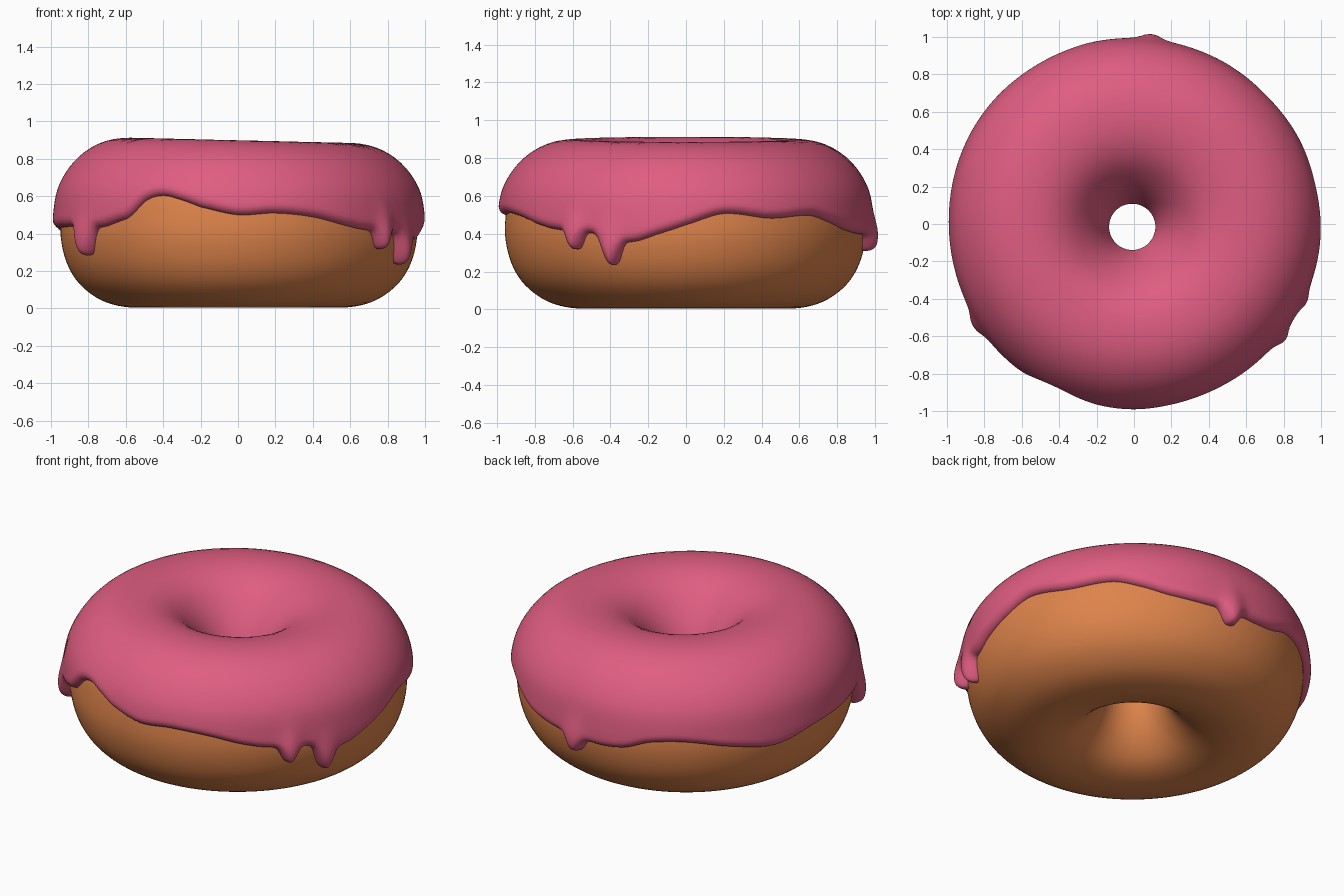
import bpy, math
from mathutils import Vector, kdtree

if "Cube" in bpy.data.objects:
    bpy.data.objects.remove(bpy.data.objects["Cube"])

def material(name, rgb):
    m = bpy.data.materials.new(name)
    m.diffuse_color = (*rgb, 1)
    m.use_nodes = True
    m.node_tree.nodes["Principled BSDF"].inputs["Base Color"].default_value = m.diffuse_color
    return m

DOUGH = material("golden dough", (0.73, 0.23, 0.07))
ICING = material("pink icing", (0.74, 0.11, 0.22))

def catmull(a, b, c, d, t):
    return 0.5 * (2*b + (c-a)*t + (2*a-5*b+4*c-d)*t*t + (3*b-a-3*c+d)*t**3)

# dough cross-section (radius, height), from the bottom, up the outside, down the hole
SECTION = [(.53, .005), (.70, .03), (.83, .11), (.91, .22), (.95, .36), (.95, .5), (.92, .64),
           (.83, .765), (.70, .84), (.54, .855), (.40, .82), (.29, .73), (.20, .60), (.15, .45),
           (.17, .30), (.24, .16), (.36, .05)]
STEPS = 10
pts = []
n = len(SECTION)
for i in range(n):
    q = [Vector(SECTION[(i + k) % n]) for k in (-1, 0, 1, 2)]
    pts += [catmull(*q, k / STEPS) for k in range(STEPS)]
M = len(pts)
arc = [0.0]
for i in range(1, M):
    arc.append(arc[-1] + (pts[i] - pts[i-1]).length)
S_END = arc[13 * STEPS]          # icing stops at the waist of the hole

def at_arc(s):
    """Point and outward normal on the section at arc length s."""
    lo, hi = 0, M - 2
    while lo < hi:
        mid = (lo + hi + 1) // 2
        if arc[mid] <= s:
            lo = mid
        else:
            hi = mid - 1
    f = (s - arc[lo]) / (arc[lo+1] - arc[lo])
    t0, t1 = pts[lo+1] - pts[lo-1], pts[(lo+2) % M] - pts[lo]
    t = t0.lerp(t1, f).normalized()
    return pts[lo].lerp(pts[lo+1], f), Vector((t.y, -t.x))

def arc_at_height(z):
    for i in range(1, 9 * STEPS):
        if pts[i].y >= z:
            f = (z - pts[i-1].y) / (pts[i].y - pts[i-1].y)
            return arc[i-1] + f * (arc[i] - arc[i-1])

# lower icing border: (degrees, height), plus drips (degrees, depth, half width)
BORDER = [(-170, .43), (-157, .435), (-147, .43), (-138, .435), (-132, .46), (-127, .49),
          (-121, .575), (-115, .60), (-108, .575), (-102, .54), (-90, .50), (-78, .51),
          (-65, .49), (-51, .44), (-43, .42), (-37, .41), (-31, .405), (-24, .375), (-17, .36),
          (-9, .40), (0, .45), (12, .51), (28, .485), (43, .50), (52, .465), (62, .42),
          (74, .40), (85, .395), (95, .385), (104, .40), (113, .45), (125, .46), (140, .42),
          (156, .38), (173, .42)]
DRIPS = [(-24.4, .135, 3.7), (-37.5, .09, 3.3), (-147.5, .145, 4.6), (84.7, .085, 3.7)]

def wrap(d):
    return (d + 180) % 360 - 180

def border(deg):
    k = len(BORDER)
    for i in range(k):
        a, b = BORDER[i], BORDER[(i+1) % k]
        span, d = (b[0] - a[0]) % 360, (deg - a[0]) % 360
        if d < span:
            z = catmull(BORDER[i-1][1], a[1], b[1], BORDER[(i+2) % k][1], d / span)
            break
    for c, depth, w in DRIPS:
        z -= depth * math.exp(-abs(wrap(deg - c) / w) ** 3)
    return z

def place(p, a):
    """Swing a section point around the axis, with slight hand-made unevenness."""
    r = p.x * (1 + .006 * math.sin(3*a + 1) * p.x)
    off = .02 * max(0, .6 - p.x)
    z = p.y * (1 - .017 * math.cos(a) * p.y)
    return (r * math.cos(a) - off, r * math.sin(a) - 1.6 * off, z)

def build(name, verts, faces, mat):
    me = bpy.data.meshes.new(name)
    me.from_pydata(verts, [], faces)
    me.materials.append(mat)
    me.polygons.foreach_set("use_smooth", [True] * len(faces))
    ob = bpy.data.objects.new(name, me)
    bpy.context.collection.objects.link(ob)
    return ob

# dough ring
N = 160
verts = [place(p, 2 * math.pi * i / N) for i in range(N) for p in pts[::2]]
m = M // 2
faces = [(i*m + j, ((i+1) % N)*m + j, ((i+1) % N)*m + (j+1) % m, i*m + (j+1) % m)
         for i in range(N) for j in range(m)]
build("dough_ring", verts, faces, DOUGH)

# icing: a shell over the dough whose thickness rounds off towards its border
N, ROWS = 900, 52
degs = [360 * i / N - 180 for i in range(N)]
edge = [arc_at_height(border(d)) for d in degs]
SCALE = .96 * math.pi / 180
kd = kdtree.KDTree(3 * N)
for i in range(N):
    for k in range(3):
        f = k / 3
        s = edge[i] + (edge[(i+1) % N] - edge[i]) * f
        kd.insert(((degs[i] + 360 / N * f) * SCALE, s, 0), 3*i + k)
kd.balance()
tips = [(c, border(c) + .07, w) for c, depth, w in DRIPS]
verts = []
for i, d in enumerate(degs):
    a = math.radians(d)
    for j in range(ROWS + 1):
        s = edge[i] + (S_END - edge[i]) * (.5 - .5 * math.cos(math.pi * j / ROWS))
        p, nrm = at_arc(s)
        dist = min(kd.find((d * SCALE, s, 0))[2], S_END - s)
        h = .043 - .008 * max(0, min(1, (.5 - p.x) / .3))
        for c, tip, w in tips:         # swollen drip ends
            if p.x > .6:
                h += .028 * math.exp(-(wrap(d - c) / (w * 1.1))**2 - ((p.y - tip) / .11)**2)
        u = max(0.0, min(dist / .045, 1.0))
        h = h * math.sqrt(max(0.0, 1 - (1 - u)**2)) - .003 * (1 - u)
        verts.append(place(p + nrm * h, a))
R = ROWS + 1
faces = [(i*R + j, ((i+1) % N)*R + j, ((i+1) % N)*R + j + 1, i*R + j + 1)
         for i in range(N) for j in range(ROWS)]
build("icing", verts, faces, ICING)
